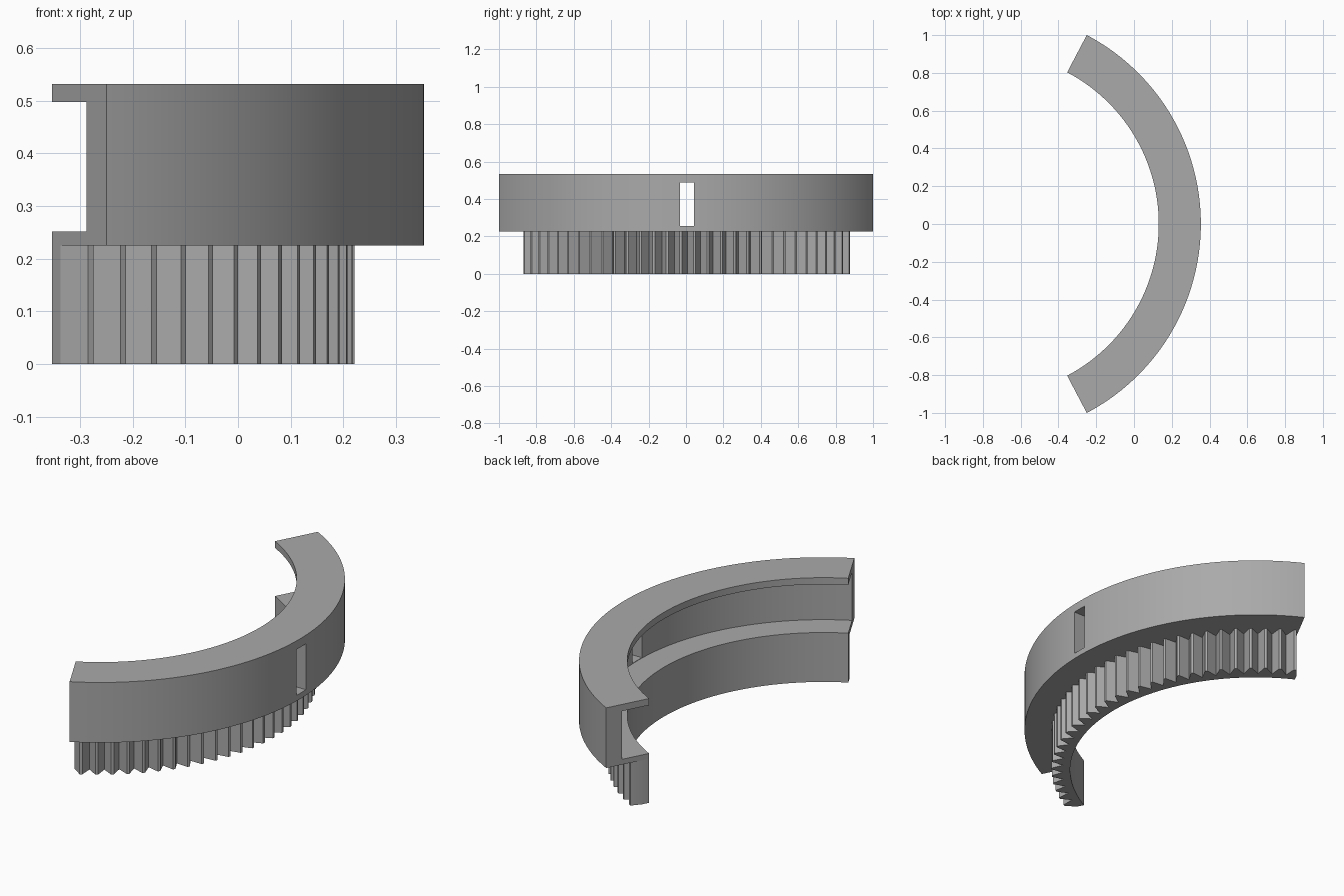
import bpy
import bmesh
from math import cos, sin, radians

cube = bpy.data.objects.get("Cube")
if cube:
    bpy.data.objects.remove(cube, do_unlink=True)

CENTRE_X = -0.776            # axis of the ring the segment is cut from
HALF = 62.26                 # half sweep in degrees
R_IN, R_GROOVE, R_OUT = 0.907, 1.048, 1.13
R_ROOT, R_TIP = 0.943, 0.998
Z_RIM, Z_FLOOR, Z_CEIL, Z_TOP = 0.225, 0.252, 0.498, 0.532
STEPS = 90
ANGLES = [-HALF + 2 * HALF * i / STEPS for i in range(STEPS + 1)]

grey = bpy.data.materials.new("plain grey")
grey.use_nodes = True
colour = (0.40, 0.40, 0.40, 1)
grey.diffuse_color = colour
grey.node_tree.nodes["Principled BSDF"].inputs["Base Color"].default_value = colour


def polar(r, deg, z):
    a = radians(deg)
    return (CENTRE_X + r * cos(a), r * sin(a), z)


def finish(bm, name):
    bmesh.ops.recalc_face_normals(bm, faces=bm.faces[:])
    mesh = bpy.data.meshes.new(name)
    bm.to_mesh(mesh)
    bm.free()
    ob = bpy.data.objects.new(name, mesh)
    bpy.context.collection.objects.link(ob)
    mesh.materials.append(grey)
    return ob


def sweep(sections, name):
    """Join a row of closed cross-sections into a capped solid."""
    bm = bmesh.new()
    rows = [[bm.verts.new(p) for p in s] for s in sections]
    for a, b in zip(rows, rows[1:]):
        n = len(a)
        for i in range(n):
            j = (i + 1) % n
            bm.faces.new((a[i], a[j], b[j], b[i]))
    bm.faces.new(rows[0])
    bm.faces.new(rows[-1])
    return finish(bm, name)


# Collar: C-shaped section, open towards the axis
profile = [(R_IN, Z_RIM), (R_OUT, Z_RIM), (R_OUT, Z_TOP), (R_IN, Z_TOP),
           (R_IN, Z_CEIL), (R_GROOVE, Z_CEIL), (R_GROOVE, Z_FLOOR), (R_IN, Z_FLOOR)]
collar = sweep([[polar(r, a, z) for r, z in profile] for a in ANGLES], "slotted_collar")

# Slot through the collar wall
bm = bmesh.new()
bmesh.ops.create_cube(bm, size=1)
for v in bm.verts:
    v.co = (0.32 + v.co.x * 0.16, 0.005 + v.co.y * 0.075, 0.371 + v.co.z * 0.234)
cutter = finish(bm, "slot_cutter")
cutter.hide_render = True
cutter.hide_set(True)
cut = collar.modifiers.new("slot", "BOOLEAN")
cut.operation = "DIFFERENCE"
cut.solver = "EXACT"
cut.object = cutter

# Toothed skirt: flat-tipped teeth with sharp valleys
PITCH = 360 / 86
TIP_HALF = 0.35
outline = [(R_ROOT, -HALF)]
for k in range(30):
    tip = -60.2 + k * PITCH
    outline += [(R_TIP, tip - TIP_HALF), (R_TIP, tip + TIP_HALF)]
    outline.append((R_ROOT, min(tip + PITCH / 2, HALF)))
outline += [(R_IN, a) for a in reversed(ANGLES)]
skirt = sweep([[polar(r, a, z) for r, a in outline] for z in (0, Z_RIM)], "toothed_skirt")

# Smooth curved walls, crisp edges
bpy.ops.object.select_all(action="DESELECT")
bpy.context.view_layer.objects.active = collar
collar.select_set(True)
bpy.ops.object.modifier_apply(modifier="slot")
skirt.select_set(True)
bpy.ops.object.shade_smooth_by_angle(angle=radians(20))
bpy.data.objects.remove(cutter, do_unlink=True)
